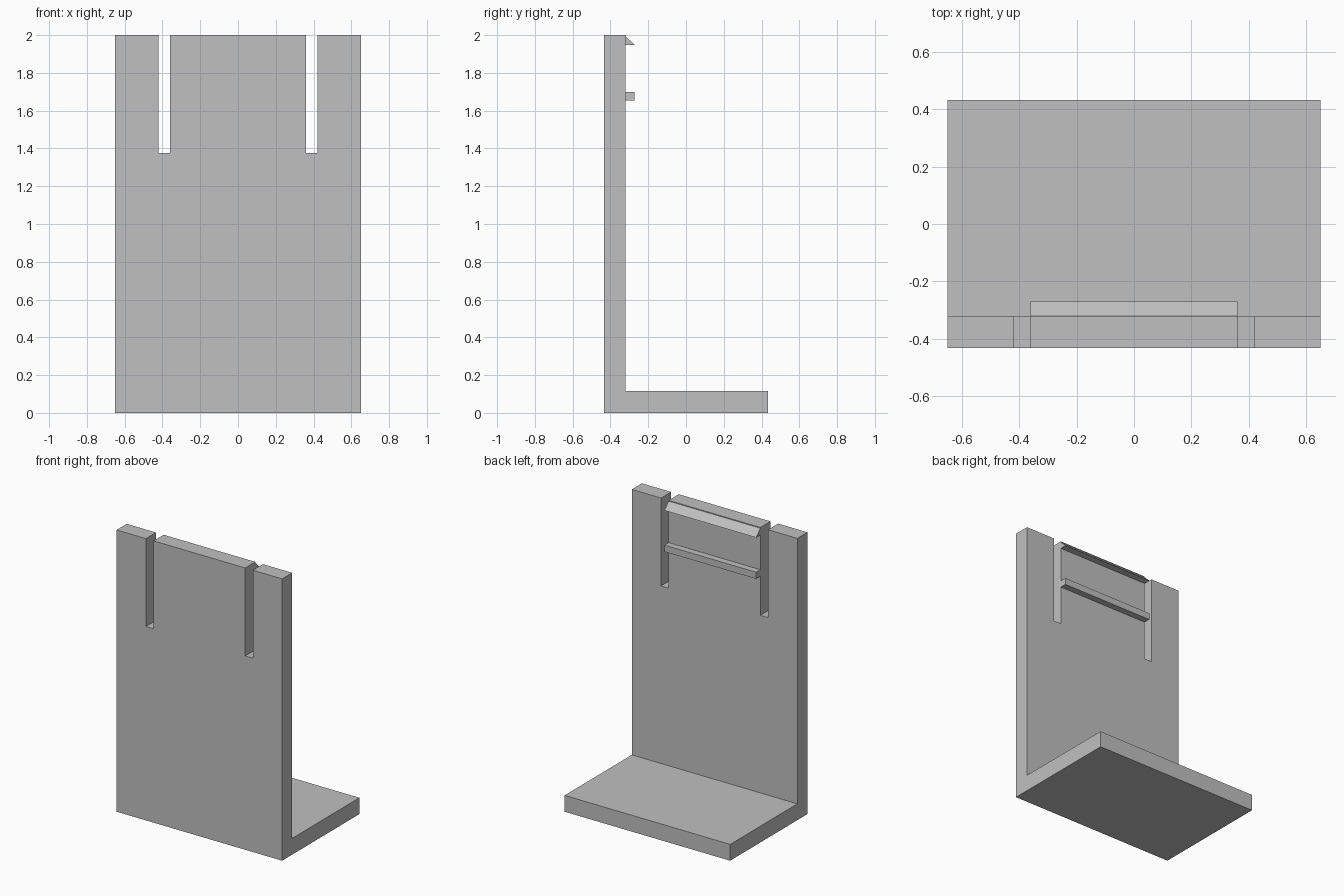
import bpy
import bmesh

cube = bpy.data.objects.get("Cube")
if cube:
    bpy.data.objects.remove(cube, do_unlink=True)

HALF_WIDTH, FRONT, BACK, HEIGHT = 0.65, -0.433, 0.433, 2.0
WALL_BACK, BASE_TOP = -0.32, 0.116
SLOT_IN, SLOT_OUT, SLOT_BOTTOM = 0.36, 0.42, 1.376

grey = bpy.data.materials.new("plain grey")
grey.use_nodes = True
colour = (0.53, 0.53, 0.53, 1)
grey.diffuse_color = colour
grey.node_tree.nodes["Principled BSDF"].inputs["Base Color"].default_value = colour


def extrude_x(name, profile, x0, x1):
    """Extrude a (y, z) profile along x from x0 to x1."""
    bm = bmesh.new()
    face = bm.faces.new([bm.verts.new((x0, y, z)) for y, z in profile])
    result = bmesh.ops.extrude_face_region(bm, geom=[face])
    verts = [v for v in result["geom"] if isinstance(v, bmesh.types.BMVert)]
    bmesh.ops.translate(bm, verts=verts, vec=(x1 - x0, 0, 0))
    bmesh.ops.recalc_face_normals(bm, faces=bm.faces)
    mesh = bpy.data.meshes.new(name)
    bm.to_mesh(mesh)
    bm.free()
    mesh.materials.append(grey)
    obj = bpy.data.objects.new(name, mesh)
    bpy.context.collection.objects.link(obj)
    return obj


def box_profile(y0, y1, z0, z1):
    return [(y0, z0), (y1, z0), (y1, z1), (y0, z1)]


# L-shaped upright and base
bracket = extrude_x("bracket", [
    (FRONT, 0), (BACK, 0), (BACK, BASE_TOP),
    (WALL_BACK, BASE_TOP), (WALL_BACK, HEIGHT), (FRONT, HEIGHT),
], -HALF_WIDTH, HALF_WIDTH)

# Two slots that free the middle tab
for side in (-1, 1):
    x0, x1 = sorted((side * SLOT_IN, side * SLOT_OUT))
    cutter = extrude_x("slot_cutter", box_profile(
        FRONT - 0.1, WALL_BACK + 0.1, SLOT_BOTTOM, HEIGHT + 0.1), x0, x1)
    cutter.hide_render = True
    cut = bracket.modifiers.new("slot", 'BOOLEAN')
    cut.operation = 'DIFFERENCE'
    cut.solver = 'EXACT'
    cut.object = cutter
    bpy.context.view_layer.objects.active = bracket
    bpy.ops.object.modifier_apply(modifier=cut.name)
    bpy.data.objects.remove(cutter, do_unlink=True)

# Catch wedge at the top of the tab and the ledge below it
extrude_x("catch_wedge", [(WALL_BACK, 1.947), (-0.271, 1.947), (WALL_BACK, 1.994)],
          -SLOT_IN, SLOT_IN)
extrude_x("ledge", box_profile(WALL_BACK, -0.273, 1.653, 1.7), -SLOT_IN, SLOT_IN)
